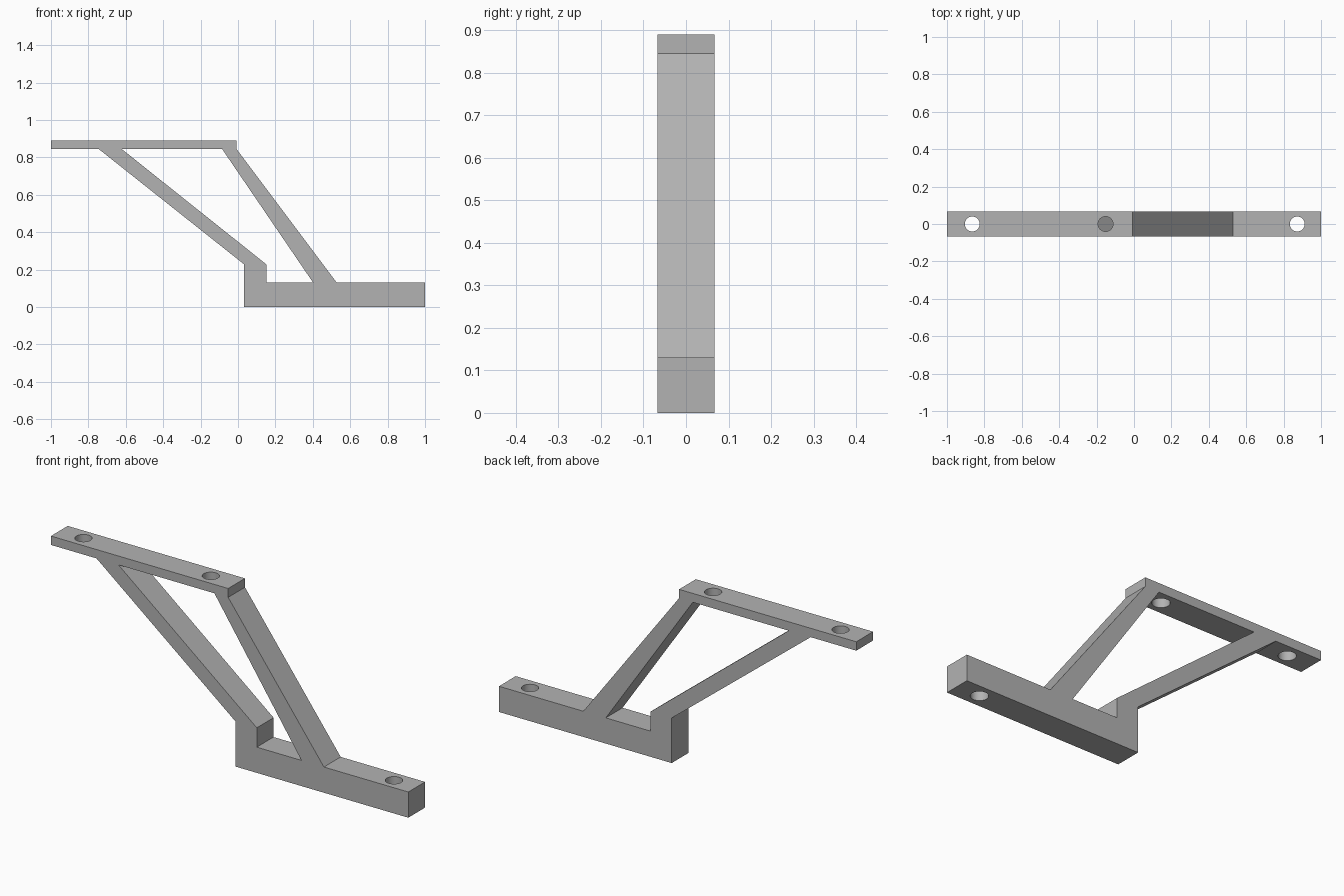
import bpy
import bmesh

cube = bpy.data.objects.get("Cube")
if cube:
    bpy.data.objects.remove(cube, do_unlink=True)

HALF_WIDTH = 0.067
BASE_TOP, PLATE_BOTTOM, PLATE_TOP = 0.13, 0.845, 0.89

grey = bpy.data.materials.new("plain grey")
grey.use_nodes = True
colour = (0.45, 0.45, 0.45, 1)
grey.diffuse_color = colour
grey.node_tree.nodes["Principled BSDF"].inputs["Base Color"].default_value = colour


def extrude_profile(name, points, half):
    """Extrude an x-z outline symmetrically along y."""
    bm = bmesh.new()
    face = bm.faces.new([bm.verts.new((x, -half, z)) for x, z in points])
    ext = bmesh.ops.extrude_face_region(bm, geom=[face])
    verts = [v for v in ext["geom"] if isinstance(v, bmesh.types.BMVert)]
    bmesh.ops.translate(bm, verts=verts, vec=(0, 2 * half, 0))
    bmesh.ops.recalc_face_normals(bm, faces=bm.faces)
    mesh = bpy.data.meshes.new(name)
    bm.to_mesh(mesh)
    bm.free()
    mesh.materials.append(grey)
    obj = bpy.data.objects.new(name, mesh)
    bpy.context.collection.objects.link(obj)
    return obj


def cut(target, cutter):
    """Subtract a helper from the target, then discard it."""
    cutter.hide_render = True
    mod = target.modifiers.new("cut", "BOOLEAN")
    mod.operation = "DIFFERENCE"
    mod.solver = "EXACT"
    mod.object = cutter
    bpy.context.view_layer.objects.active = target
    bpy.ops.object.modifier_apply(modifier=mod.name)
    bpy.data.objects.remove(cutter, do_unlink=True)


# Bracket: top plate, two struts, short post and base bar in one outline
bracket = extrude_profile("bracket", [
    (-1, PLATE_TOP), (-1, PLATE_BOTTOM), (-0.745, PLATE_BOTTOM),
    (0.033, 0.228), (0.033, 0), (1, 0), (1, BASE_TOP), (0.528, BASE_TOP),
    (-0.008, PLATE_BOTTOM), (-0.008, PLATE_TOP)], HALF_WIDTH)

# Opening between the struts
cut(bracket, extrude_profile("opening_cutter", [
    (-0.622, PLATE_BOTTOM), (-0.085, PLATE_BOTTOM), (0.402, BASE_TOP),
    (0.152, BASE_TOP), (0.152, 0.228)], HALF_WIDTH * 2))

# Screw holes through the plate and the base
for x, z in ((-0.865, 0.87), (-0.152, 0.87), (0.873, 0.06)):
    bpy.ops.mesh.primitive_cylinder_add(
        vertices=32, radius=0.04, depth=0.2, location=(x, 0, z))
    hole = bpy.context.object
    hole.data.materials.append(grey)
    cut(bracket, hole)

# Smooth hole walls, sharp outline
bpy.ops.object.select_all(action="DESELECT")
bracket.select_set(True)
bpy.context.view_layer.objects.active = bracket
bpy.ops.object.shade_smooth_by_angle()
